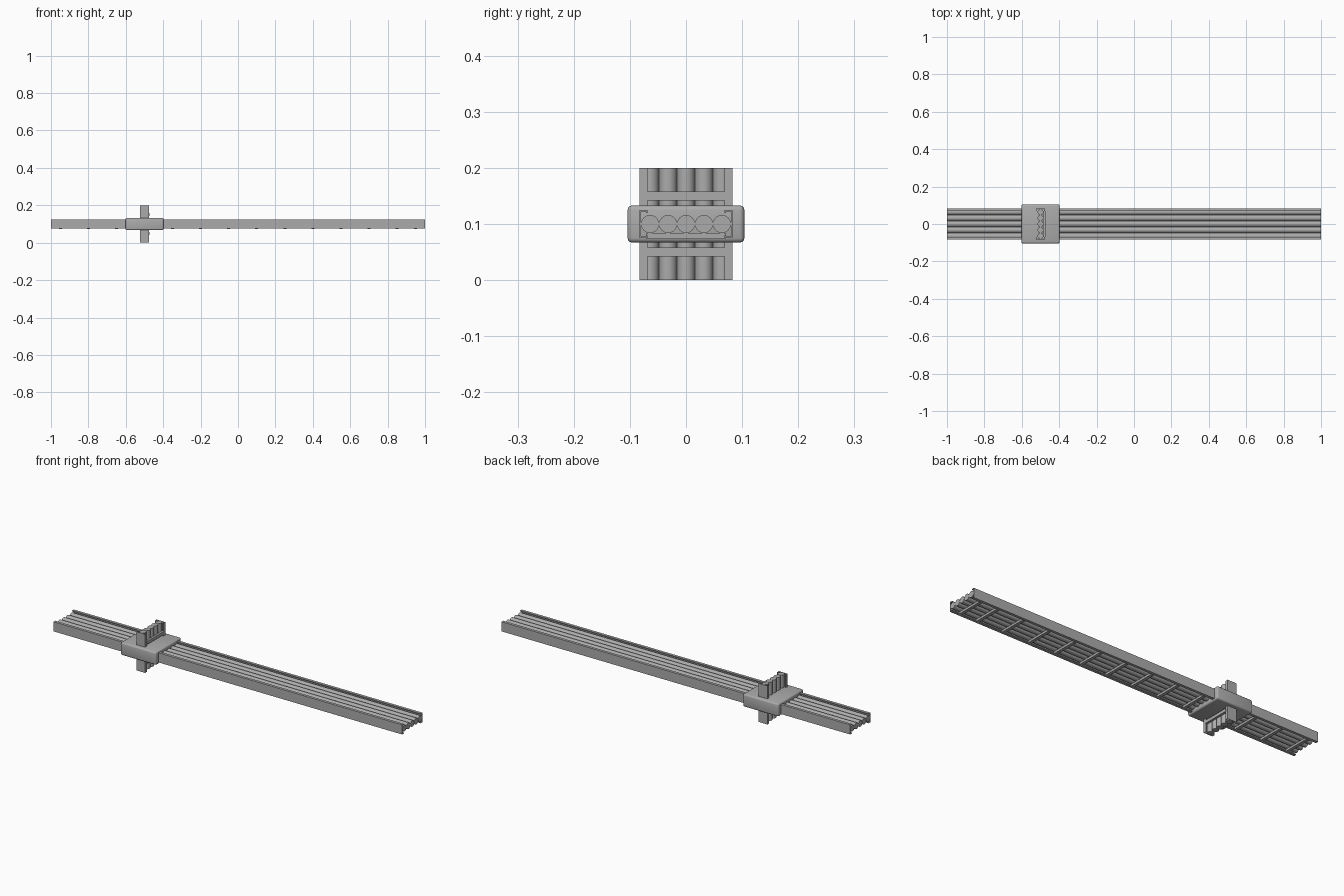
import bpy, bmesh, math
from mathutils import Matrix, Vector

if "Cube" in bpy.data.objects:
    bpy.data.objects.remove(bpy.data.objects["Cube"])

metal = bpy.data.materials.new("grey_metal")
metal.diffuse_color = (0.41, 0.41, 0.41, 1)
metal.use_nodes = True
metal.node_tree.nodes["Principled BSDF"].inputs["Base Color"].default_value = metal.diffuse_color

CLAMP_X = -0.5
MID_Z = 0.1
# local tray frame: length along x, width along y, rung side at -z
RUN = Matrix.Translation((0, 0, MID_Z))
DROP = Matrix.Translation((CLAMP_X, 0, MID_Z)) @ Matrix.Rotation(-math.pi / 2, 4, 'Y')


def finish(bm, name, smooth=False):
    bmesh.ops.recalc_face_normals(bm, faces=bm.faces)
    me = bpy.data.meshes.new(name)
    bm.to_mesh(me)
    bm.free()
    ob = bpy.data.objects.new(name, me)
    bpy.context.collection.objects.link(ob)
    me.materials.append(metal)
    if smooth:
        bpy.ops.object.select_all(action='DESELECT')
        ob.select_set(True)
        bpy.context.view_layer.objects.active = ob
        bpy.ops.object.shade_smooth_by_angle(angle=math.radians(35))
    return ob


def add_box(bm, centre, size, frame):
    m = frame @ Matrix.Translation(centre) @ Matrix.Diagonal((*size, 1))
    bmesh.ops.create_cube(bm, size=1, matrix=m)


def side_rails(name, half, frame):
    # C-channel with turned-in lips, mirrored to the other side
    profile = [(0.083, -0.025), (0.083, 0.025), (0.069, 0.025), (0.069, 0.020),
               (0.071, 0.020), (0.071, 0.0225), (0.0805, 0.0225), (0.0805, -0.0225),
               (0.071, -0.0225), (0.071, -0.020), (0.069, -0.020), (0.069, -0.025)]
    bm = bmesh.new()
    for s in (-1, 1):
        verts = [bm.verts.new(frame @ Vector((-half, s * y, z))) for y, z in profile]
        face = bm.faces.new(verts)
        ext = bmesh.ops.extrude_face_region(bm, geom=[face], use_keep_orig=True)
        moved = [g for g in ext["geom"] if isinstance(g, bmesh.types.BMVert)]
        step = frame.to_3x3() @ Vector((2 * half, 0, 0))
        bmesh.ops.translate(bm, verts=moved, vec=step)
    finish(bm, name)


def pipes(name, half, frame):
    bm = bmesh.new()
    for i in range(-2, 3):
        m = frame @ Matrix.Translation((0, i * 0.032, 0)) @ Matrix.Rotation(math.pi / 2, 4, 'Y')
        bmesh.ops.create_cone(bm, cap_ends=True, segments=32, radius1=0.016,
                              radius2=0.016, depth=2 * half, matrix=m)
    finish(bm, name, True)


def rungs(name, positions, frame):
    bm = bmesh.new()
    for x in positions:
        add_box(bm, (x, 0, -0.0215), (0.016, 0.141, 0.011), frame)
    finish(bm, name)


# long horizontal tray
side_rails("long_side_rails", 1.0, RUN)
pipes("long_pipes", 1.0, RUN)
rungs("long_rungs", [-0.95 + 0.15 * i for i in range(13)] + [0.95], RUN)

# short vertical tray crossing it
side_rails("short_side_rails", 0.1, DROP)
pipes("short_pipes", 0.1, DROP)
rungs("short_rungs", [-0.05, 0.05], DROP)

# rounded junction block
bm = bmesh.new()
add_box(bm, (CLAMP_X, 0, MID_Z), (0.204, 0.208, 0.066), Matrix.Identity(4))
bmesh.ops.bevel(bm, geom=bm.edges[:], offset=0.008, segments=3,
                profile=0.5, affect='EDGES')
finish(bm, "junction_block", True)
